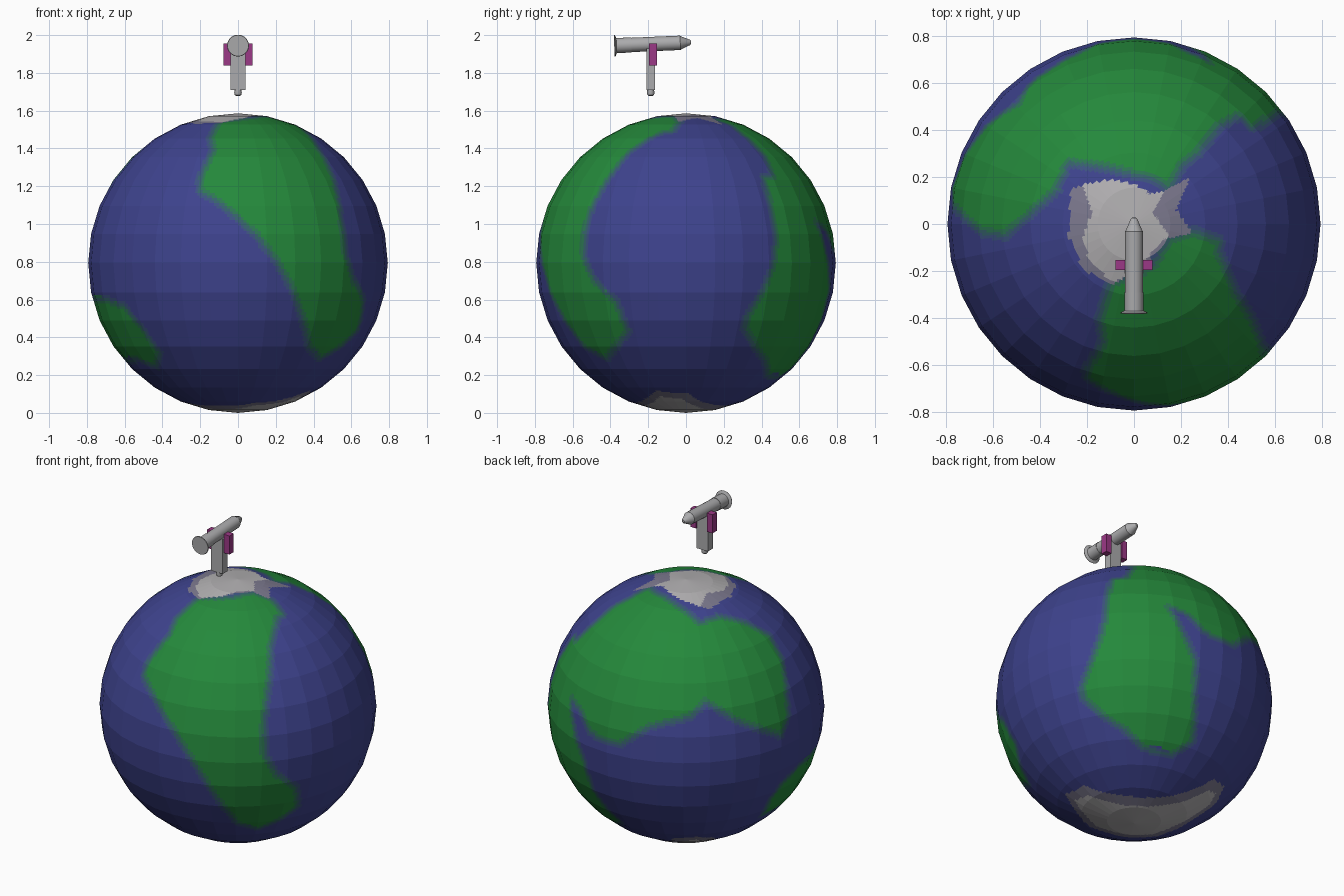
import bpy, bmesh, math
from mathutils import Vector, Matrix, kdtree

if "Cube" in bpy.data.objects:
    bpy.data.objects.remove(bpy.data.objects["Cube"])

R = 0.793


def mat(name, rgb):
    m = bpy.data.materials.new(name)
    m.diffuse_color = (*rgb, 1)
    m.use_nodes = True
    m.node_tree.nodes["Principled BSDF"].inputs["Base Color"].default_value = m.diffuse_color
    return m


ocean = mat("ocean_blue", (0.048, 0.056, 0.27))
shelf3 = mat("coast_outer", (0.045, 0.085, 0.21))
shelf2 = mat("coast_middle", (0.036, 0.12, 0.145))
shelf1 = mat("coast_inner", (0.026, 0.18, 0.085))
land = mat("land_green", (0.018, 0.25, 0.044))
ice = mat("ice_white", (0.44, 0.43, 0.44))
fringe = mat("ice_edge", (0.2, 0.19, 0.27))
metal = mat("metal_grey", (0.41, 0.41, 0.42))
purple = mat("panel_purple", (0.33, 0.04, 0.24))

# Coast outlines as (longitude, latitude); longitude 0 faces front, 90 faces +x
WEST = [(-22, 70), (-20, 57), (-14.6, 49), (-18, 35), (-17, 29), (-8, 24), (7, 11),
        (14.5, 1.5), (21, -9), (28, -22), (35, -34), (46, -40), (57, -33), (64, -27),
        (61, -15), (51, -6), (46, 4), (46, 15), (48, 25), (51, 35), (56, 49), (71, 61),
        (79, 62), (83, 71), (68, 78), (25, 76), (0, 74)]
EAST = [(135, 74), (141, 66), (138, 59), (139, 46), (136, 36), (129, 35), (128, 23),
        (128, 10), (126, 0), (122, -10), (116, -21), (116, -26), (125, -35), (135, -41),
        (146, -49), (165, -50), (175, -42), (171, -31), (168, -22), (167, -9), (161, 3),
        (155, 16), (164, 13), (171, 6), (180, 5), (-174, 5), (-161, 15), (-143, 20),
        (-136, 26), (-123, 17), (-112, 11), (-101, 5), (-95, 13), (-94, 20), (-87, 35),
        (-85, 46), (-94, 55), (-114, 63), (-133, 61), (-157, 71), (166, 75)]
SOUTH_EAST = [(-87, -14), (-66, -14), (-53, -17), (-46, -25), (-41, -37), (-50, -44),
              (-62, -40), (-80, -41), (-100, -39), (-102, -27), (-98, -20)]
# Ice outlines as (x, y) seen along z
NORTH_ICE = [(-.22, .17), (-.1, .19), (0, .17), (.07, .13), (.13, .14), (.08, .05),
             (.15, -.05), (.09, -.1), (.02, -.2), (-.09, -.25), (-.19, -.16),
             (-.22, -.06), (-.18, .05)]
NORTH_EDGE = [(-.27, .15), (-.1, .19), (0, .17), (.09, .12), (.24, .2), (.18, .06),
              (.25, -.04), (.15, -.06), (.02, -.2), (-.1, -.26), (-.22, -.19), (-.28, -.05)]
SOUTH_EDGE = [(.385, -.16), (.385, .01), (.2, .15), (.01, .27), (-.13, .37), (-.23, .45),
              (-.35, .39), (-.39, .28), (-.32, .1), (-.25, -.1), (-.12, -.2), (.11, -.27)]
SOUTH_ICE = [(.33, -.14), (.33, -.02), (.17, .08), (-.02, .21), (-.15, .3), (-.24, .38),
             (-.32, .35), (-.34, .26), (-.26, .09), (-.2, -.07), (-.08, -.15), (.1, -.22)]


def inside(p, poly):
    x, y = p
    hit = False
    x0, y0 = poly[-1]
    for x1, y1 in poly:
        if (y0 > y) != (y1 > y) and x < (x1 - x0) * (y - y0) / (y1 - y0) + x0:
            hit = not hit
        x0, y0 = x1, y1
    return hit


def sphere_dir(lon, lat):
    a, b = math.radians(lon), math.radians(lat)
    return Vector((math.sin(a) * math.cos(b), -math.cos(a) * math.cos(b), math.sin(b)))


def flat_map(d):
    # polar map centred on the north pole
    c = math.acos(max(-1, min(1, d.z)))
    h = math.hypot(d.x, d.y) or 1
    return (d.x / h * c, d.y / h * c)


coasts, samples = [], []
for outline in (WEST, EAST, SOUTH_EAST):
    dirs = [sphere_dir(*p) for p in outline]
    dense = []
    for a, b in zip(dirs, dirs[1:] + dirs[:1]):
        n = max(2, int((b - a).length / 0.006))
        dense += [a.lerp(b, i / n).normalized() for i in range(n)]
    samples += dense
    coasts.append([flat_map(d) for d in dirs])
tree = kdtree.KDTree(len(samples))
for i, s in enumerate(samples):
    tree.insert(s, i)
tree.balance()


def surface_index(d):
    xy = (d.x * R, d.y * R)
    if abs(d.z) > 0.6:
        core, edge = (NORTH_ICE, NORTH_EDGE) if d.z > 0 else (SOUTH_ICE, SOUTH_EDGE)
        if inside(xy, core):
            return 5
        if inside(xy, edge):
            return 6
    dist = tree.find(d)[2] * R
    q = flat_map(d)
    if not any(inside(q, c) for c in coasts):
        dist = -dist
    for limit, index in ((0.024, 4), (0.006, 3), (-0.01, 2), (-0.026, 1)):
        if dist > limit:
            return index
    return 0


def finish(name, bm, mats, smooth=False):
    bmesh.ops.recalc_face_normals(bm, faces=bm.faces)
    me = bpy.data.meshes.new(name)
    bm.to_mesh(me)
    bm.free()
    ob = bpy.data.objects.new(name, me)
    bpy.context.collection.objects.link(ob)
    for m in mats:
        me.materials.append(m)
    if smooth:
        bpy.context.view_layer.objects.active = ob
        ob.select_set(True)
        bpy.ops.object.shade_smooth_by_angle(angle=math.radians(35))
        ob.select_set(False)
    return ob


# Globe: faceted ball, each facet split finely so the coasts can be coloured
bm = bmesh.new()
bmesh.ops.create_uvsphere(bm, u_segments=32, v_segments=16, radius=R)
bmesh.ops.subdivide_edges(bm, edges=bm.edges[:], cuts=9, use_grid_fill=True)
for f in bm.faces:
    f.material_index = surface_index(f.calc_center_median().normalized())
bmesh.ops.translate(bm, verts=bm.verts, vec=(0, 0, R))
finish("globe", bm, [ocean, shelf3, shelf2, shelf1, land, ice, fringe])


def lathe(name, profile, matrix, sides=20):
    # profile of (radius, height) turned about z, then placed by the matrix
    bm = bmesh.new()
    rings = [[bm.verts.new((r * math.cos(2 * math.pi * i / sides),
                            r * math.sin(2 * math.pi * i / sides), h))
              for i in range(sides)] for r, h in profile]
    for a, b in zip(rings, rings[1:]):
        for i in range(sides):
            j = (i + 1) % sides
            bm.faces.new((a[i], a[j], b[j], b[i]))
    bm.faces.new(rings[0])
    bm.faces.new(rings[-1])
    bmesh.ops.transform(bm, matrix=matrix, verts=bm.verts)
    return finish(name, bm, [metal], True)


def box(name, lo, hi, m):
    bm = bmesh.new()
    bmesh.ops.create_cube(bm, size=1)
    for v in bm.verts:
        v.co = [l + (c + 0.5) * (h - l) for c, l, h in zip(v.co, lo, hi)]
    return finish(name, bm, [m])


# Telescope barrel with end flange and pointed nose, tilted slightly up
aim = Matrix.Translation((0, -0.38, 1.944)) @ Matrix.Rotation(math.radians(-87.5), 4, 'X')
lathe("telescope_barrel",
      [(0.056, 0), (0.058, 0.004), (0.04, 0.012), (0.04, 0.09), (0.038, 0.09), (0.038, 0.35),
       (0.034, 0.355), (0.015, 0.40), (0.008, 0.407)], aim)

# Support leg, foot and side panels
box("support_leg", (-0.04, -0.21, 1.71), (0.04, -0.163, 1.93), metal)
lathe("leg_foot", [(0.01, 1.678), (0.018, 1.684), (0.02, 1.694), (0.018, 1.715)],
      Matrix.Translation((0, -0.187, 0)), 12)
for side, s in (("left", -1), ("right", 1)):
    xs = sorted((s * 0.038, s * 0.078))
    box(side + "_panel", (xs[0], -0.196, 1.838), (xs[1], -0.154, 1.955), purple)
